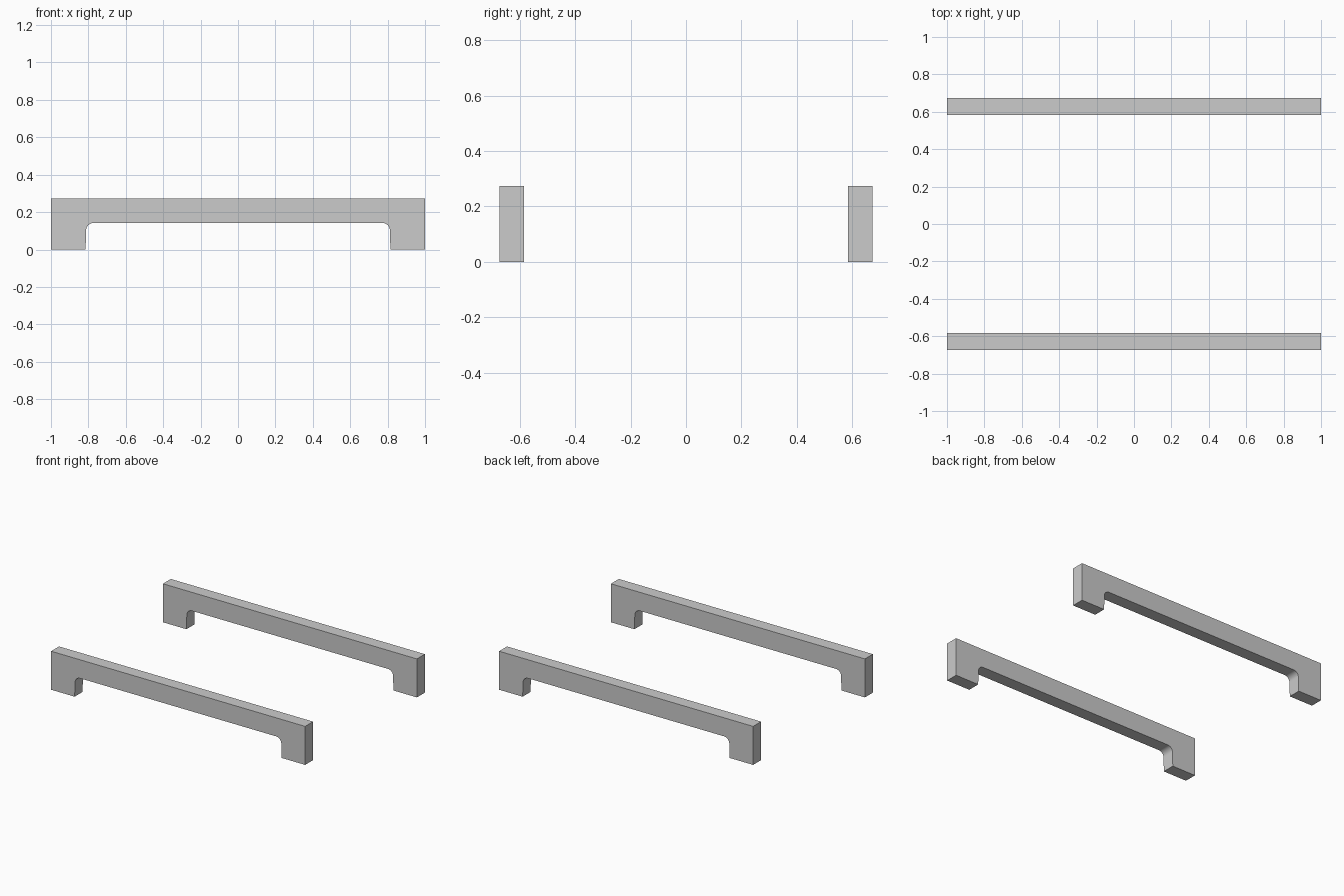
import bpy, bmesh, math

if "Cube" in bpy.data.objects:
    bpy.data.objects.remove(bpy.data.objects["Cube"])

HEIGHT, UNDER, LEG_X, RADIUS = 0.274, 0.142, 0.815, 0.04
Y_IN, Y_OUT = 0.584, 0.673


def half_profile():
    """Right half of the rail outline, from the outer top corner to the underside."""
    pts = [(1, HEIGHT), (1, 0), (LEG_X, 0)]
    cx, cz = LEG_X - 0.003 - RADIUS, UNDER - RADIUS
    for i in range(9):  # rounded inner corner
        a = math.pi / 2 * i / 8
        pts.append((cx + RADIUS * math.cos(a), cz + RADIUS * math.sin(a)))
    return pts


def make_rail(name, y0, y1):
    right = half_profile()
    outline = right + [(-x, z) for x, z in reversed(right)]
    bm = bmesh.new()
    face = bm.faces.new([bm.verts.new((x, y0, z)) for x, z in outline])
    ext = bmesh.ops.extrude_face_region(bm, geom=[face], use_keep_orig=True)
    verts = [v for v in ext["geom"] if isinstance(v, bmesh.types.BMVert)]
    bmesh.ops.translate(bm, verts=verts, vec=(0, y1 - y0, 0))
    bmesh.ops.recalc_face_normals(bm, faces=bm.faces)
    mesh = bpy.data.meshes.new(name)
    bm.to_mesh(mesh)
    bm.free()
    obj = bpy.data.objects.new(name, mesh)
    bpy.context.collection.objects.link(obj)
    bpy.context.view_layer.objects.active = obj
    obj.select_set(True)
    bpy.ops.object.shade_smooth_by_angle(angle=math.radians(30))
    obj.select_set(False)


# Two matching bridge-shaped rails
make_rail("front_rail", -Y_OUT, -Y_IN)
make_rail("back_rail", Y_IN, Y_OUT)
